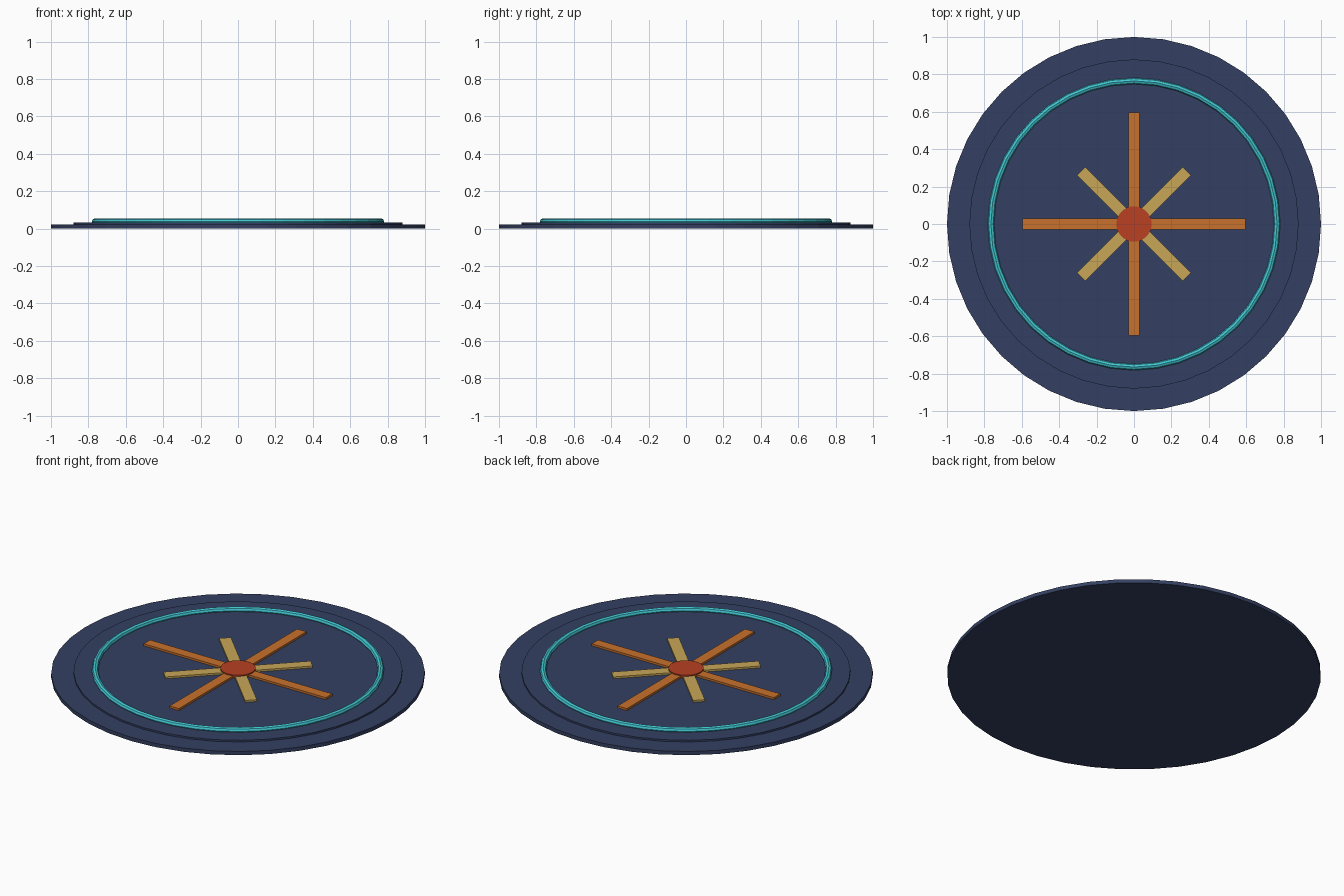
import bpy
import math

cube = bpy.data.objects.get("Cube")
if cube:
    bpy.data.objects.remove(cube, do_unlink=True)


def material(name, rgb):
    """Flat colour given as sRGB bytes, stored linear."""
    lin = [((c / 255 + 0.055) / 1.055) ** 2.4 for c in rgb]
    mat = bpy.data.materials.new(name)
    mat.use_nodes = True
    mat.diffuse_color = (*lin, 1)
    mat.node_tree.nodes["Principled BSDF"].inputs["Base Color"].default_value = (*lin, 1)
    return mat


navy = material("navy", (52, 64, 98))
teal = material("teal", (66, 200, 212))
orange = material("orange", (200, 113, 44))
sand = material("sand", (200, 166, 86))
red = material("brick_red", (184, 64, 34))


def finish(name, mat):
    obj = bpy.context.object
    obj.name = name
    obj.data.materials.append(mat)
    return obj


def disc(name, radius, bottom, top, sides, mat):
    bpy.ops.mesh.primitive_cylinder_add(
        vertices=sides, radius=radius, depth=top - bottom,
        location=(0, 0, (bottom + top) / 2))
    return finish(name, mat)


def bar(name, length, width, bottom, top, angle, mat):
    bpy.ops.mesh.primitive_cube_add(
        size=1, location=(0, 0, (bottom + top) / 2),
        rotation=(0, 0, math.radians(angle)))
    bpy.context.object.scale = (length, width, top - bottom)
    return finish(name, mat)


# Stepped base
disc("base_plate", 1.0, 0, 0.022, 40, navy)
disc("raised_plate", 0.88, 0.02, 0.032, 40, navy)

# Raised ring
bpy.ops.mesh.primitive_torus_add(
    major_segments=40, minor_segments=8, major_radius=0.765,
    minor_radius=0.017, location=(0, 0, 0.038))
finish("ring", teal)

# Crossed bars: long ones on the axes, short ones on the diagonals
for i, angle in enumerate((0, 90)):
    bar(f"long_bar_{i + 1}", 1.19, 0.06, 0.03, 0.044, angle, orange)
    bar(f"short_bar_{i + 1}", 0.8, 0.064, 0.03, 0.043, angle + 45, sand)

# Centre hub
disc("hub", 0.095, 0.03, 0.05, 20, red)
